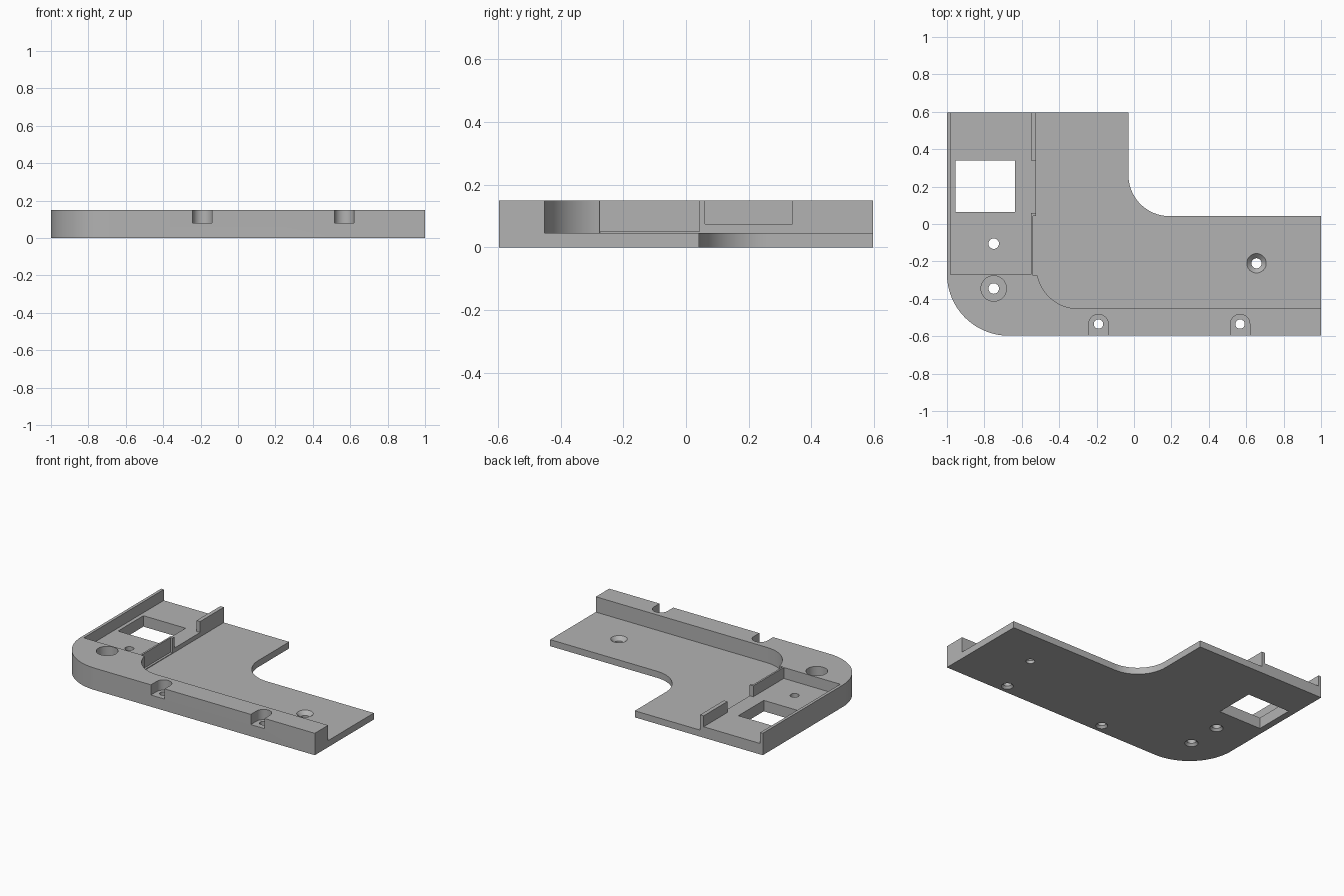
import bpy, bmesh
from math import sin, cos, radians

cube = bpy.data.objects.get("Cube")
if cube:
    bpy.data.objects.remove(cube, do_unlink=True)

grey = bpy.data.materials.new("plain grey")
grey.use_nodes = True
grey.diffuse_color = (0.45, 0.45, 0.45, 1)
grey.node_tree.nodes["Principled BSDF"].inputs["Base Color"].default_value = (0.45, 0.45, 0.45, 1)

HEIGHT, FLOOR, POCKET, SEAT = 0.15, 0.045, 0.075, 0.08
BACK, TOP = 0.597, 0.3      # TOP: cutters reach above the part


def arc(cx, cy, r, start, end, steps=20):
    angles = [radians(start + (end - start) * i / steps) for i in range(steps + 1)]
    return [(cx + r * cos(a), cy + r * sin(a)) for a in angles]


def make_object(name, bm):
    bmesh.ops.recalc_face_normals(bm, faces=bm.faces)
    mesh = bpy.data.meshes.new(name)
    bm.to_mesh(mesh)
    bm.free()
    mesh.materials.append(grey)
    obj = bpy.data.objects.new(name, mesh)
    bpy.context.collection.objects.link(obj)
    return obj


def prism(name, outline, z0, z1):
    bm = bmesh.new()
    face = bm.faces.new([bm.verts.new((x, y, z0)) for x, y in outline])
    side = bmesh.ops.extrude_face_region(bm, geom=[face])["geom"]
    verts = [v for v in side if isinstance(v, bmesh.types.BMVert)]
    bmesh.ops.translate(bm, verts=verts, vec=(0, 0, z1 - z0))
    return make_object(name, bm)


def cone(x, y, r0, r1, z0, z1):
    bm = bmesh.new()
    bmesh.ops.create_cone(bm, cap_ends=True, segments=40, radius1=r0, radius2=r1, depth=z1 - z0)
    bmesh.ops.translate(bm, verts=bm.verts, vec=(x, y, (z0 + z1) / 2))
    return make_object("cutter", bm)


def box(x0, x1, y0, y1, z0, z1):
    return prism("cutter", [(x0, y0), (x1, y0), (x1, y1), (x0, y1)], z0, z1)


# Full-height L-shaped body with rounded outer and inner corners
outline = (arc(-0.67, -0.267, 0.33, 180, 270, 32) + [(1, -BACK), (1, 0.042)]
           + arc(0.19, 0.262, 0.22, 270, 180) + [(-0.03, BACK), (-1, BACK)])
body = prism("bracket_plate", outline, 0, HEIGHT)


def cut(cutter):
    mod = body.modifiers.new("cut", 'BOOLEAN')
    mod.operation, mod.solver, mod.object = 'DIFFERENCE', 'EXACT', cutter
    bpy.context.view_layer.objects.active = body
    bpy.ops.object.modifier_apply(modifier=mod.name)
    bpy.data.objects.remove(cutter, do_unlink=True)


# Wide low floor behind the front rim
cut(prism("cutter", [(-0.525, 0.8), (-0.525, -0.275)] + arc(-0.3, -0.232, 0.22, 191.3, 270)
          + [(1.2, -0.452), (1.2, 0.8)], FLOOR, TOP))
# Raised pocket, open at the back, with a gap through its inner wall
cut(prism("cutter", [(-0.98, -0.27), (-0.552, -0.27), (-0.552, 0.06), (-0.45, 0.06),
                     (-0.45, 0.34), (-0.552, 0.34), (-0.552, 0.8), (-0.98, 0.8)], POCKET, TOP))
# Shallow relief on the inner wall, and the square window
cut(box(-0.54, -0.42, -0.275, 0.043, 0.05, TOP))
cut(box(-0.955, -0.635, 0.065, 0.34, -0.1, TOP))

# Screw seats notched into the front edge
for x in (-0.19, 0.567):
    cut(prism("cutter", arc(x, -0.535, 0.052, 0, 180) + [(x - 0.052, -0.8), (x + 0.052, -0.8)], SEAT, TOP))
    cut(cone(x, -0.535, 0.025, 0.025, -0.1, TOP))
    cut(cone(x, -0.535, 0.041, 0.025, -0.005, 0.015))

# Corner counterbore and pocket hole
cut(cone(-0.75, -0.345, 0.068, 0.068, SEAT, TOP))
for y in (-0.345, -0.105):
    cut(cone(-0.75, y, 0.028, 0.028, -0.1, TOP))
    cut(cone(-0.75, y, 0.046, 0.028, -0.005, 0.015))

# Countersunk hole in the low floor
cut(cone(0.655, -0.21, 0.027, 0.027, -0.1, TOP))
cut(cone(0.655, -0.21, 0.027, 0.057, 0.02, 0.05))

bpy.ops.object.select_all(action='DESELECT')
body.select_set(True)
bpy.context.view_layer.objects.active = body
bpy.ops.object.shade_smooth_by_angle(angle=radians(25))
